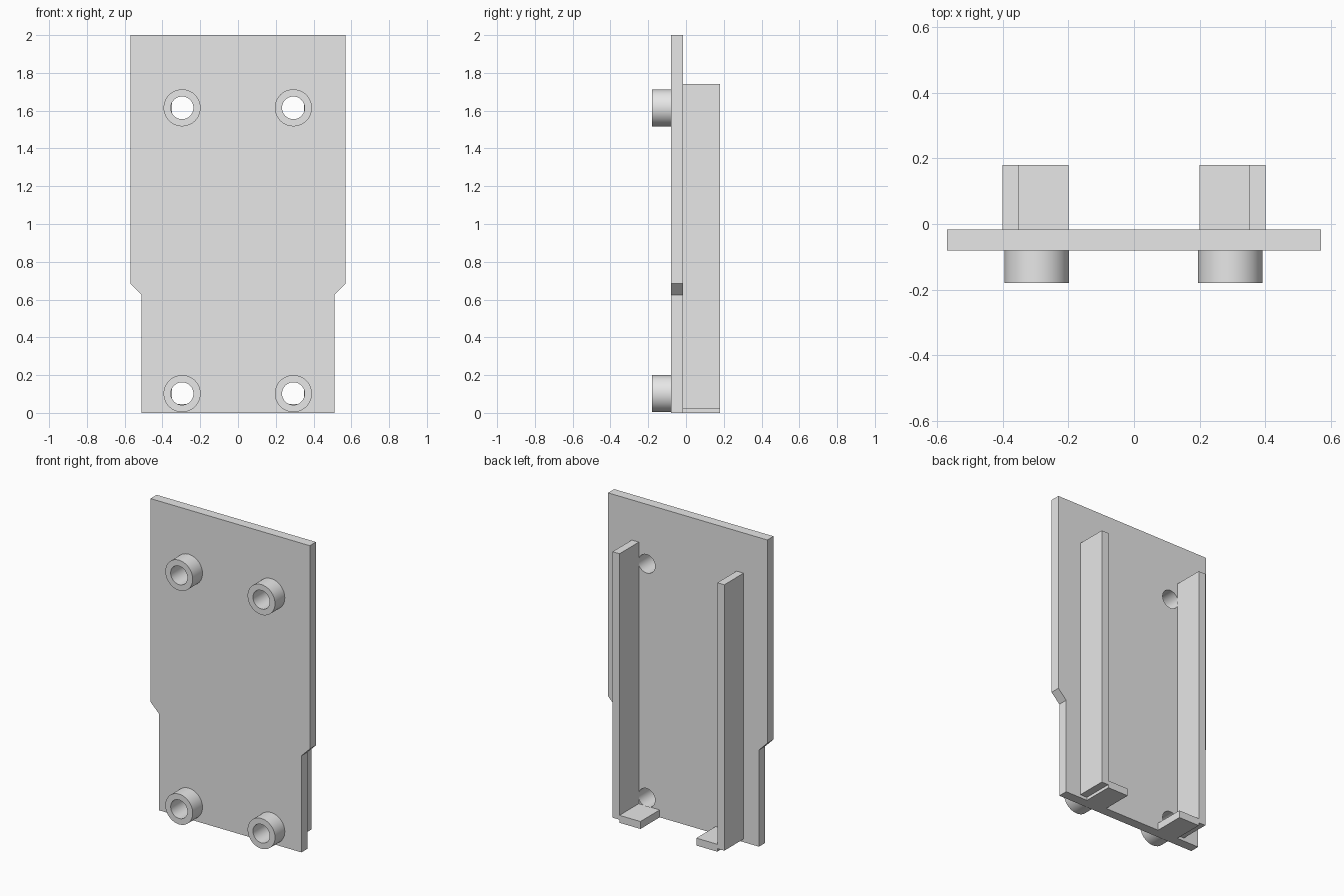
import bpy
from math import cos, sin, pi, radians

cube = bpy.data.objects.get("Cube")
if cube:
    bpy.data.objects.remove(cube, do_unlink=True)

grey = bpy.data.materials.new("plain_grey")
grey.use_nodes = True
colour = (0.8, 0.8, 0.8, 1)
grey.diffuse_color = colour
grey.node_tree.nodes["Principled BSDF"].inputs["Base Color"].default_value = colour

FRONT, BACK, RAIL_BACK, BOSS_FRONT = -0.08, -0.017, 0.18, -0.18
HOLE_R, BOSS_R = 0.06, 0.098
holes = [(x, z) for x in (-0.296, 0.293) for z in (0.102, 1.615)]


def circle(cx, cz, r, n=48):
    return [(cx + r * cos(2 * pi * i / n), cz + r * sin(2 * pi * i / n)) for i in range(n)]


def slab(name, outlines, y0, y1):
    """Fill x-z outlines (inner ones become holes) and extrude from y0 to y1."""
    curve = bpy.data.curves.new(name, "CURVE")
    curve.dimensions = "2D"
    curve.fill_mode = "BOTH"
    curve.extrude = (y1 - y0) / 2
    for pts in outlines:
        spline = curve.splines.new("POLY")
        spline.points.add(len(pts) - 1)
        for p, (x, z) in zip(spline.points, pts):
            p.co = (x, z, 0, 1)
        spline.use_cyclic_u = True
    obj = bpy.data.objects.new(name, curve)
    bpy.context.collection.objects.link(obj)
    obj.rotation_euler.x = radians(90)
    obj.location.y = (y0 + y1) / 2
    bpy.ops.object.select_all(action="DESELECT")
    obj.select_set(True)
    bpy.context.view_layer.objects.active = obj
    bpy.ops.object.convert(target="MESH")
    obj = bpy.context.object
    obj.data.materials.clear()
    obj.data.materials.append(grey)
    bpy.ops.object.shade_smooth_by_angle(angle=radians(30))
    return obj


def rect(x0, x1, z0, z1):
    return [(x0, z0), (x1, z0), (x1, z1), (x0, z1)]


# Back plate, narrower at the bottom, with four through holes
half = [(0.51, 0), (0.51, 0.625), (0.57, 0.685), (0.57, 2)]
outline = half + [(-x, z) for x, z in reversed(half)]
slab("back_plate", [outline] + [circle(x, z, HOLE_R) for x, z in holes], FRONT, BACK)

# Hollow round spacers on the front
for i, (x, z) in enumerate(holes):
    slab(f"spacer_{i + 1}", [circle(x, z, BOSS_R), circle(x, z, HOLE_R)], BOSS_FRONT, FRONT)

# Upright rails on the back, each with a foot turned inwards
for side, s in (("left", 1), ("right", -1)):
    slab(f"{side}_rail", [rect(s * 0.35, s * 0.4, 0.02, 1.74)], BACK, RAIL_BACK)
    slab(f"{side}_foot", [rect(s * 0.2, s * 0.35, 0, 0.048)], BACK, RAIL_BACK)
